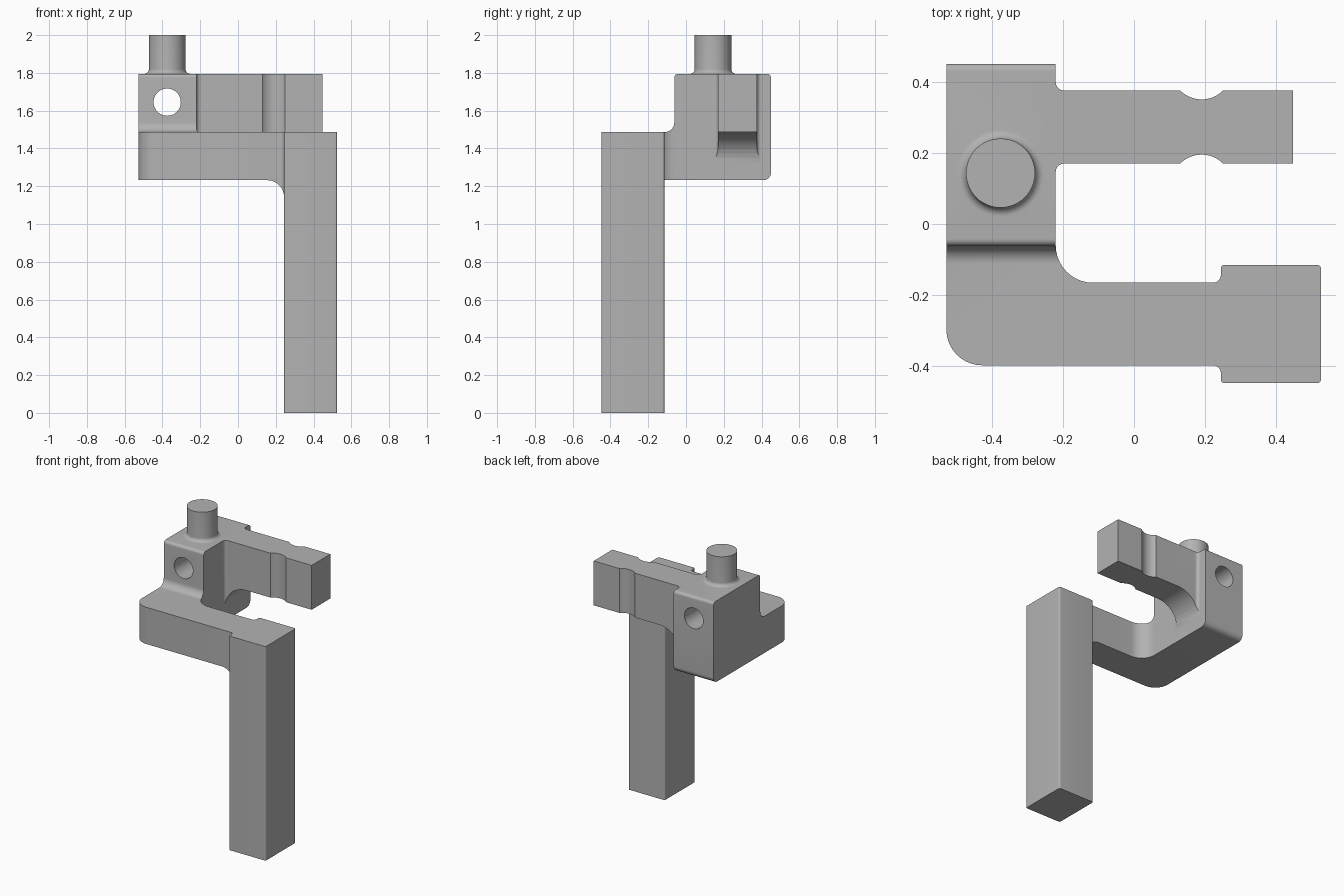
import bpy, bmesh, math
from mathutils import Vector

if "Cube" in bpy.data.objects:
    bpy.data.objects.remove(bpy.data.objects["Cube"], do_unlink=True)

grey = bpy.data.materials.new("grey")
grey.use_nodes = True
grey.diffuse_color = (0.45, 0.45, 0.45, 1)
grey.node_tree.nodes["Principled BSDF"].inputs["Base Color"].default_value = (0.45, 0.45, 0.45, 1)


def rounded(corners, steps=10):
    """Outline from (a, b, radius) corners, each radius becoming an arc."""
    pts = []
    for i, (a, b, r) in enumerate(corners):
        p = Vector((a, b))
        if r == 0:
            pts.append(p)
            continue
        u = (Vector(corners[i - 1][:2]) - p).normalized()
        v = (Vector(corners[(i + 1) % len(corners)][:2]) - p).normalized()
        half = u.angle(v) / 2
        centre = p + (u + v).normalized() * r / math.sin(half)
        start = p + u * r / math.tan(half) - centre
        end = p + v * r / math.tan(half) - centre
        sweep = start.angle(end)
        for k in range(steps + 1):
            t = k / steps
            pts.append(centre + (start * math.sin((1 - t) * sweep)
                                 + end * math.sin(t * sweep)) / math.sin(sweep))
    return pts


def prism(name, pts, axis, lo, hi):
    """Extrude an outline along x, y or z."""
    place = {"x": lambda a, b, h: (h, a, b),
             "y": lambda a, b, h: (a, h, b),
             "z": lambda a, b, h: (a, b, h)}[axis]
    bm = bmesh.new()
    face = bm.faces.new([bm.verts.new(place(a, b, lo)) for a, b in pts])
    ext = bmesh.ops.extrude_face_region(bm, geom=[face])
    shift = Vector(place(0, 0, hi - lo))
    bmesh.ops.translate(bm, vec=shift,
                        verts=[g for g in ext["geom"] if isinstance(g, bmesh.types.BMVert)])
    bmesh.ops.recalc_face_normals(bm, faces=bm.faces)
    return finish(name, bm)


def finish(name, bm):
    mesh = bpy.data.meshes.new(name)
    bm.to_mesh(mesh)
    bm.free()
    mesh.materials.append(grey)
    obj = bpy.data.objects.new(name, mesh)
    bpy.context.collection.objects.link(obj)
    return obj


def combine(obj, other, operation):
    """Boolean two parts and drop the second."""
    mod = obj.modifiers.new("combine", "BOOLEAN")
    mod.operation, mod.object, mod.solver = operation, other, "EXACT"
    bpy.context.view_layer.update()
    graph = bpy.context.evaluated_depsgraph_get()
    mesh = bpy.data.meshes.new_from_object(obj.evaluated_get(graph))
    obj.modifiers.clear()
    obj.data = mesh
    bpy.data.objects.remove(other, do_unlink=True)


def circle(a, b, r, n=48):
    return [(a + r * math.cos(math.tau * i / n), b + r * math.sin(math.tau * i / n))
            for i in range(n)]


BOTTOM, STEP, TOP = 1.232, 1.487, 1.795

# L-shaped base with the raised block: plan outline cut to the side profile
body = prism("bracket", rounded([
    (-0.527, -0.397, 0.1), (0.2, -0.397, 0), (0.2, -0.165, 0),
    (-0.22, -0.165, 0.105), (-0.22, 0.45, 0), (-0.527, 0.45, 0)]), "z", 1.1, 1.9)
side = prism("side_profile", rounded([
    (-0.5, BOTTOM, 0), (0.45, BOTTOM, 0.04), (0.45, TOP, 0.02),
    (-0.062, TOP, 0.02), (-0.062, STEP, 0.05), (-0.5, STEP, 0)]), "x", -0.7, 0.4)
combine(body, side, "INTERSECT")

# Rear arm with flared root, curved underside and two shallow notches
arm = prism("rear_arm", rounded([
    (-0.28, 0.145, 0), (-0.22, 0.145, 0), (-0.22, 0.17, 0.024), (0.447, 0.17, 0),
    (0.447, 0.375, 0), (-0.22, 0.375, 0.024), (-0.22, 0.4, 0), (-0.28, 0.4, 0)]),
    "z", 1.2, 1.9)
arm_profile = prism("arm_profile", rounded([
    (-0.4, 1.3, 0), (-0.22, 1.3, 0), (-0.22, STEP, 0.165), (0.6, STEP, 0),
    (0.6, TOP, 0), (-0.4, TOP, 0)]), "y", 0, 0.6)
combine(arm, arm_profile, "INTERSECT")
for y in (0.4345, 0.1105):
    combine(arm, prism("notch_cutter", circle(0.19, y, 0.0845), "z", 1.1, 2), "DIFFERENCE")

# Front post, with its fillets into the base
post = prism("post", rounded([
    (0.1, -0.397, 0), (0.244, -0.397, 0.022), (0.244, -0.447, 0.01), (0.525, -0.447, 0.01),
    (0.525, -0.115, 0.01), (0.244, -0.115, 0.01), (0.244, -0.165, 0.022), (0.1, -0.165, 0)]),
    "z", -0.1, 1.7)
post_profile = prism("post_profile", rounded([
    (0.0, BOTTOM, 0), (0.244, BOTTOM, 0.09), (0.244, 0, 0), (0.6, 0, 0),
    (0.6, STEP, 0), (0.0, STEP, 0)]), "y", -0.6, 0.1)
combine(post, post_profile, "INTERSECT")

# Pin on top of the block, turned from a profile with a flared foot
outline = [(0, 2.0), (0.097, 2.0)]
for i in range(9):
    t = i / 8 * math.pi / 2
    outline.append((0.122 - 0.025 * math.cos(t), TOP + 0.025 - 0.025 * math.sin(t)))
outline += [(0.122, 1.765), (0, 1.765)]
bm = bmesh.new()
verts = [bm.verts.new((-0.375 + r, 0.143, z)) for r, z in outline]
edges = [bm.edges.new(pair) for pair in zip(verts, verts[1:])]
bmesh.ops.spin(bm, geom=verts + edges, cent=(-0.375, 0.143, 0), axis=(0, 0, 1),
               angle=math.tau, steps=48)
bmesh.ops.remove_doubles(bm, verts=bm.verts, dist=0.0001)
bmesh.ops.recalc_face_normals(bm, faces=bm.faces)
pin = finish("pin", bm)

for part in (arm, post, pin):
    combine(body, part, "UNION")

# Cross hole through the block
combine(body, prism("hole_cutter", circle(-0.375, 1.645, 0.072), "y", -0.6, 0.6), "DIFFERENCE")

bpy.context.view_layer.objects.active = body
body.select_set(True)
bpy.ops.object.shade_smooth_by_angle(angle=math.radians(30))
